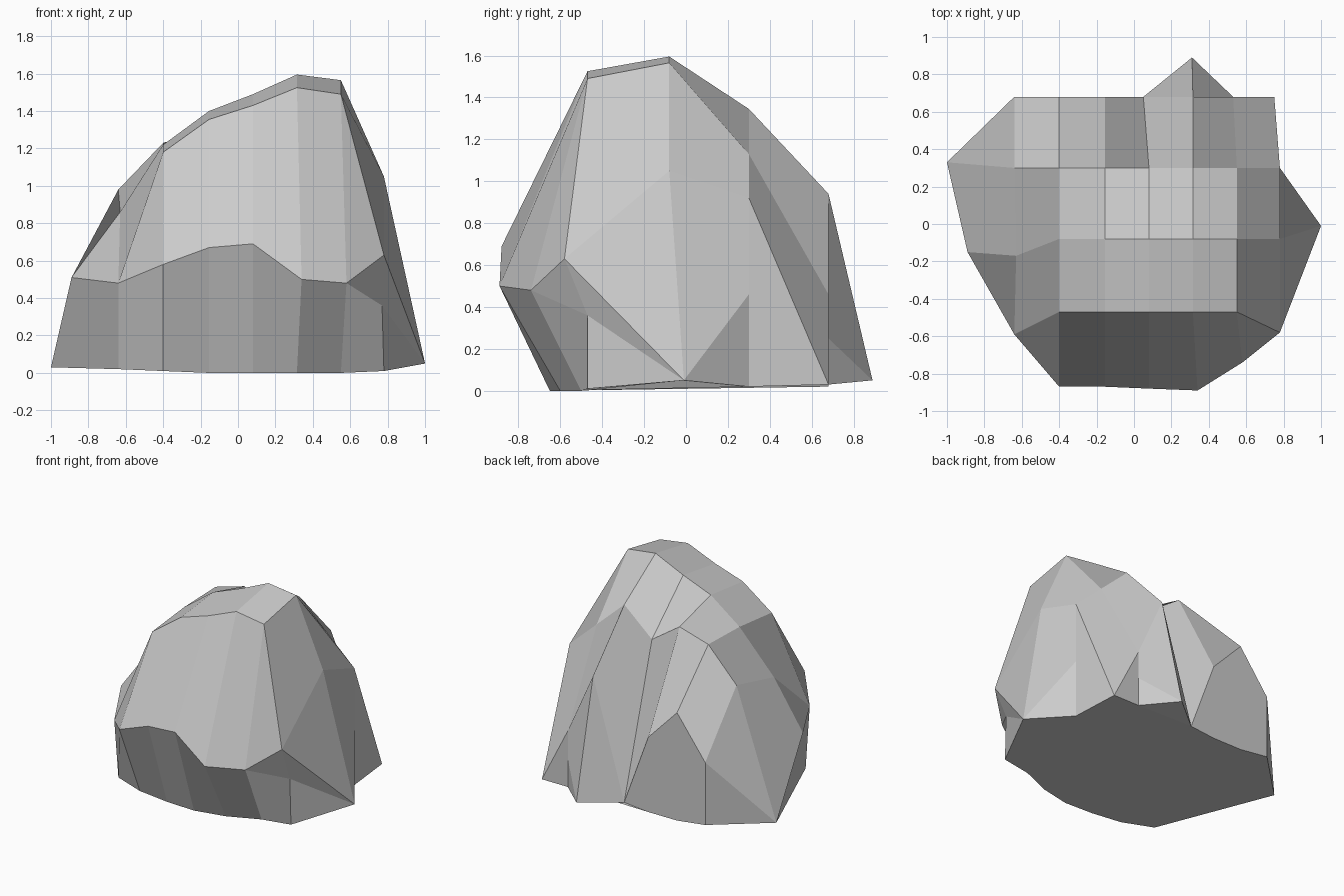
import bpy, bmesh

if "Cube" in bpy.data.objects:
    bpy.data.objects.remove(bpy.data.objects["Cube"])

# Boulder lofted from front-to-back cross rows, eight columns each
COLS = (-0.64, -0.4, -0.155, 0.08, 0.315, 0.55, 0.78)


def row(first, y, heights):
    """Cross row with regular columns at depth y."""
    return [first] + [(x, y, z) for x, z in zip(COLS, heights)]


def row_yz(first, depths, heights):
    """Cross row whose depth varies by column."""
    return [first] + list(zip(COLS, depths, heights))


left_foot = (-1.0, 0.33, 0.03)
left_hip = (-0.89, -0.15, 0.51)

front_base = row_yz(left_foot, (-0.54, -0.62, -0.64, -0.65, -0.6, -0.5, -0.47),
                    (0.02, 0.01, 0, 0, 0, 0, 0.01))
belly = row_yz(left_hip, (-0.59, -0.87, -0.87, -0.88, -0.89, -0.74, -0.58),
               (0.48, 0.58, 0.67, 0.69, 0.5, 0.48, 0.63))
belly[5] = (0.34, -0.89, 0.5)
belly[6] = (0.58, -0.74, 0.48)
brow = row(left_hip, -0.47, (0, 1.18, 1.355, 1.43, 1.525, 1.49, 0))
brow[1], brow[7] = belly[1], belly[7]
crest = row(left_hip, -0.08, (0.86, 1.22, 1.4, 1.49, 1.595, 1.565, 1.05))
crest[1] = (-0.63, -0.17, 0.86)
rear = row(left_foot, 0.3, (0.98, 1.23, 1.3, 1.14, 1.345, 1.13, 0.92))
back = row(left_foot, 0.68, (0.53, 0.85, 0.595, 0.04, 0.94, 0.46, 0.03))
back[4], back[6], back[7] = (0.05, 0.68, 0.04), (0.53, 0.68, 0.46), (0.75, 0.68, 0.03)
back_base = row(left_foot, 0.68, (0.05, 0.02, 0.02, 0.04, 0.05, 0.03, 0.03))
back_base[4], back_base[5] = back[4], (0.31, 0.89, 0.05)
back_base[6], back_base[7] = (0.53, 0.68, 0.03), back[7]

rows = [front_base, belly, brow, crest, rear, back, back_base]

bm = bmesh.new()
cache = {}


def face(points):
    """Add a face, sharing vertices and dropping repeated corners."""
    vs = []
    for p in points:
        key = tuple(round(c, 4) for c in p)
        if key not in cache:
            cache[key] = bm.verts.new(key)
        if cache[key] not in vs:
            vs.append(cache[key])
    if len(vs) > 2 and not bm.faces.get(vs):
        bm.faces.new(vs)


# Main skin
custom = {(0, 6), (5, 5)}
for r in range(len(rows) - 1):
    for c in range(7):
        if (r, c) not in custom:
            a, b = rows[r], rows[r + 1]
            face((a[c], a[c + 1], b[c + 1], b[c]))

# Front right corner
low = (0.77, -0.47, 0.36)
face((belly[6], low, belly[7]))
face((front_base[6], front_base[7], low, belly[6]))

# Right spur
spur = (1.0, -0.01, 0.05)
notch = (0.78, 0.3, 0.46)
foot = (0.78, 0.3, 0.02)
face((belly[7], spur, crest[7]))
face((crest[7], spur, notch, rear[7]))
face((low, spur, belly[7]))
face((front_base[7], spur, low))
face((spur, foot, notch))
face((rear[7], notch, foot, back[7]))

# Back spur
spike = back_base[5]
ledge = (0.53, 0.68, 0.25)
face((back[5], back[6], ledge, spike))
face((ledge, back_base[6], spike))
face((back[6], back[7], back_base[6], ledge))

# Underside
face((back_base[4], spike, back_base[6]))
face(front_base + [spur, foot, back[7], back_base[6]] + back_base[4:0:-1])

bmesh.ops.recalc_face_normals(bm, faces=bm.faces[:])
mesh = bpy.data.meshes.new("boulder")
bm.to_mesh(mesh)
bm.free()
bpy.context.collection.objects.link(bpy.data.objects.new("boulder", mesh))
